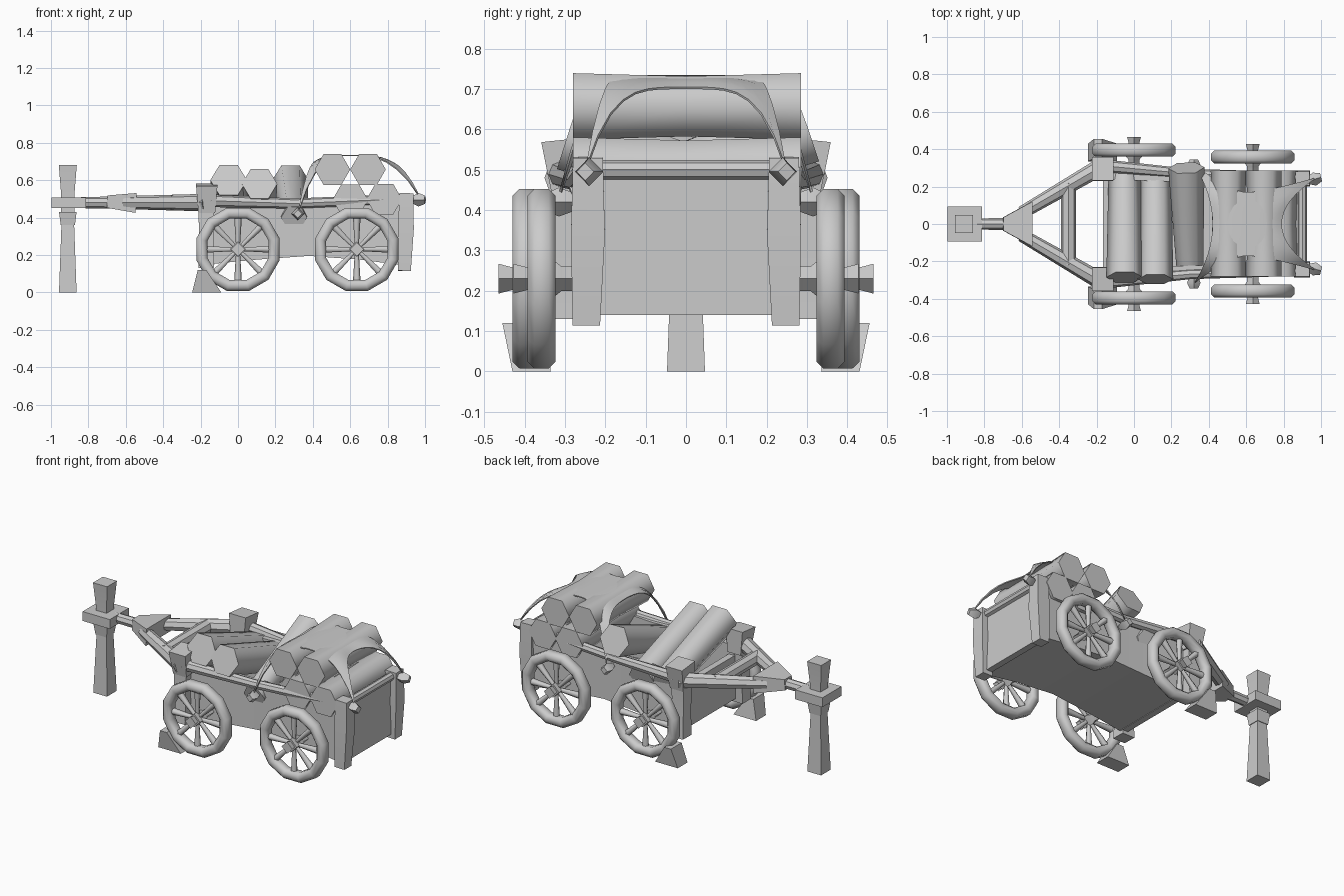
import bpy, bmesh, math
from mathutils import Vector

if "Cube" in bpy.data.objects:
    bpy.data.objects.remove(bpy.data.objects["Cube"])

mat = bpy.data.materials.new("plain grey")
mat.diffuse_color = (0.6, 0.6, 0.6, 1)
mat.use_nodes = True
mat.node_tree.nodes["Principled BSDF"].inputs["Base Color"].default_value = mat.diffuse_color


def finish(name, bm, angle=40):
    """Turn a bmesh into an object, smooth with sharp edges above the angle."""
    bmesh.ops.recalc_face_normals(bm, faces=bm.faces[:])
    for f in bm.faces:
        f.smooth = True
    for e in bm.edges:
        e.smooth = len(e.link_faces) == 2 and e.calc_face_angle(0) < math.radians(angle)
    me = bpy.data.meshes.new(name)
    bm.to_mesh(me)
    bm.free()
    me.materials.append(mat)
    ob = bpy.data.objects.new(name, me)
    bpy.context.collection.objects.link(ob)
    return ob


def loft(bm, rings, caps=True, closed=False):
    """Skin a list of point rings."""
    vs = [[bm.verts.new(p) for p in r] for r in rings]
    n = len(vs[0])
    for i in range(len(vs) if closed else len(vs) - 1):
        a, b = vs[i], vs[(i + 1) % len(vs)]
        for k in range(n):
            bm.faces.new((a[k], a[(k + 1) % n], b[(k + 1) % n], b[k]))
    if caps and not closed:
        bm.faces.new(vs[0])
        bm.faces.new(vs[-1])


def tube(bm, path, radii, sides, phase=0.0):
    """Tapered prism along a path; a radius may be an (across, up) pair."""
    path = [Vector(p) for p in path]
    d = (path[-1] - path[0]).normalized()
    ref = Vector((0, 1, 0)) if abs(d.z) > 0.8 else Vector((0, 0, 1))
    u = d.cross(ref).normalized()
    v = u.cross(d)
    rings = []
    for p, r in zip(path, radii):
        a, b = r if isinstance(r, tuple) else (r, r)
        angs = [phase + 2 * math.pi * k / sides for k in range(sides)]
        rings.append([p + u * a * math.cos(t) + v * b * math.sin(t) for t in angs])
    loft(bm, rings)


def part(name, path, radii, sides, phase=0.0, angle=40):
    bm = bmesh.new()
    tube(bm, path, radii, sides, phase)
    return finish(name, bm, angle)


Q = math.pi / 4
S = math.sqrt(2)

# Hitching post with collar, block and flared top
part("hitching_post", [(-0.91, 0, z) for z in (0, 0.36, 0.36, 0.43, 0.43, 0.53, 0.68)],
     [h * S for h in (0.047, 0.034, 0.038, 0.047, 0.036, 0.036, 0.048)], 4, Q)
part("post_block", [(-0.905, 0, 0.45), (-0.905, 0, 0.508)], [0.093 * S] * 2, 4, Q)

# Draw bar: rod, wedge and crossbar
part("draw_rod", [(-0.84, 0, 0.48), (-0.67, 0, 0.48)], [0.03, 0.032], 8)
part("draw_wedge", [(-0.70, 0, 0.485), (-0.545, 0, 0.478)],
     [(0.035 * S, 0.033 * S), (0.12 * S, 0.053 * S)], 4, Q)
part("draw_crossbar", [(-0.35, -0.22, 0.48), (-0.35, 0.22, 0.48)], [0.04, 0.04], 8)

for s, side in ((1, "back"), (-1, "front")):
    # Draw arm, corner posts and side rail
    part("draw_arm_" + side, [(-0.6, s * 0.06, 0.48), (-0.17, s * 0.31, 0.48)], [0.035, 0.047], 8)
    part("lead_post_" + side,
         [(-0.17, s * y, z) for y, z in ((0.292, 0.13), (0.285, 0.30), (0.285, 0.46))],
         [0.042 * S, 0.038 * S, 0.042 * S], 4, Q)
    part("lead_post_head_" + side, [(-0.167, s * 0.28, 0.43), (-0.167, s * 0.295, 0.575)],
         [(0.045 * S, 0.05 * S), (0.057 * S, 0.064 * S)], 4, Q)
    part("tail_post_" + side,
         [(x, s * y, z) for x, y, z in ((0.89, 0.247, 0.115), (0.898, 0.243, 0.34), (0.9, 0.243, 0.53))],
         [0.034 * S, 0.042 * S, 0.037 * S], 4, Q)
    part("side_rail_" + side, [(-0.15, s * 0.31, 0.49), (0.3, s * 0.268, 0.475), (0.88, s * 0.25, 0.50)],
         [0.034, 0.027, 0.027], 8)

    # Pegs holding the cover
    part("tail_peg_" + side, [(0.92, s * 0.23, 0.495), (0.965, s * 0.24, 0.495), (1.0, s * 0.25, 0.495)],
         [0.014, 0.036, 0.022], 4)
    part("side_peg_" + side, [(0.32, s * 0.26, 0.42), (0.32, s * 0.315, 0.42), (0.32, s * 0.345, 0.42)],
         [0.016, 0.036, 0.022], 4)

    # Wheel chock
    bm = bmesh.new()
    loft(bm, [[(-0.245, s * 0.335, 0), (-0.09, s * 0.335, 0), (-0.09, s * 0.43, 0), (-0.245, s * 0.43, 0)],
              [(-0.215, s * 0.35, 0.12), (-0.17, s * 0.35, 0.12), (-0.17, s * 0.455, 0.12), (-0.215, s * 0.455, 0.12)]])
    finish("wheel_chock_" + side, bm)

    # Wheels: 12-sided rim, eight flared spokes and a four-sided hub
    for cx, cy, end in ((0.0, 0.395, "lead"), (0.635, 0.358, "tail")):
        c = Vector((cx, s * cy, 0.23))
        section = [(0.17, 0.018), (0.187, 0.035), (0.213, 0.035), (0.23, 0.018),
                   (0.23, -0.018), (0.213, -0.035), (0.187, -0.035), (0.17, -0.018)]
        bm = bmesh.new()
        rings = []
        for k in range(12):
            t = 2 * math.pi * (k + 0.5) / 12
            rings.append([c + Vector((r * math.cos(t), y, r * math.sin(t))) for r, y in section])
        loft(bm, rings, closed=True)
        finish(f"{end}_wheel_rim_{side}", bm, 50)
        bm = bmesh.new()
        for k in range(8):
            t = 2 * math.pi * k / 8
            d = Vector((math.cos(t), 0, math.sin(t)))
            tube(bm, [c + d * 0.02, c + d * 0.18], [0.011, 0.021], 6)
        finish(f"{end}_wheel_spokes_{side}", bm, 62)
        hub = [(cx, s * (cy + o), 0.23) for o in (-0.12, -0.05, -0.035, 0.035, 0.035, 0.07)]
        part(f"{end}_hub_{side}", hub, [0.03, 0.03, 0.042, 0.042, 0.028, 0.037], 4)

# Cart bed: sagging open trough with end boards
bm = bmesh.new()
rings = []
for x, w, zb, zt in ((-0.16, 0.275, 0.15, 0.48), (0.1, 0.265, 0.175, 0.49), (0.38, 0.255, 0.195, 0.485),
                     (0.65, 0.26, 0.175, 0.495), (0.88, 0.268, 0.145, 0.51)):
    i = w - 0.035
    rings.append([(x, -w, zb), (x, w, zb), (x, w, zt), (x, i, zt),
                  (x, i, zb + 0.05), (x, -i, zb + 0.05), (x, -i, zt), (x, -w, zt)])
loft(bm, rings)
finish("cart_bed", bm)
for name, x, w, zb, zt in (("lead_board", -0.145, 0.27, 0.15, 0.42), ("tail_board", 0.88, 0.268, 0.14, 0.50)):
    part(name, [(x, 0, zb), (x, 0, zt)], [(0.02 * S, w * S)] * 2, 4, Q)
part("tail_rail", [(0.9, -0.25, 0.5), (0.9, 0.25, 0.5)], [0.024, 0.024], 8)

# Leaning hexagonal logs
part("log_1", [(-0.05, -0.285, 0.60), (-0.05, 0.27, 0.41)], [0.098, 0.086], 6, 0, 62)
part("log_2", [(0.115, -0.295, 0.58), (0.115, 0.27, 0.40)], [0.095, 0.085], 6, 0, 62)
part("log_3", [(0.28, 0.3, 0.60), (0.3, -0.27, 0.40)], [0.097, 0.07], 6, 0, 62)

# Bundled rolls, two on top of two
for i, (x, z) in enumerate(((0.505, 0.657), (0.695, 0.657), (0.6, 0.495), (0.782, 0.498))):
    part(f"roll_{i + 1}", [(x, y, z) for y in (-0.28, 0, 0.285)], [0.095, 0.086, 0.095], 6, 0, 62)

# Cover sheet with inward-curving edges, pulled down to the pegs
N = 16
bm = bmesh.new()
grid = []
for i in range(N + 1):
    row = []
    for j in range(N + 1):
        u, v = 2 * i / N - 1, 2 * j / N - 1
        reach, spread, drop = (0.19, 0.08, 0.235) if u > 0 else (0.1, 0.15, 0.31)
        x = 0.605 + u * (0.185 + reach * v * v * abs(u))
        y = v * (0.17 + spread * u * u)
        z = 0.735 - 0.03 * u ** 4 - (drop - 0.03) * abs(v) ** 4 * u ** 4
        row.append(bm.verts.new((x, y, z)))
    grid.append(row)
for i in range(N):
    for j in range(N):
        bm.faces.new((grid[i][j], grid[i + 1][j], grid[i + 1][j + 1], grid[i][j + 1]))
cover = finish("cover_sheet", bm)
cover.modifiers.new("thickness", 'SOLIDIFY').thickness = 0.006
